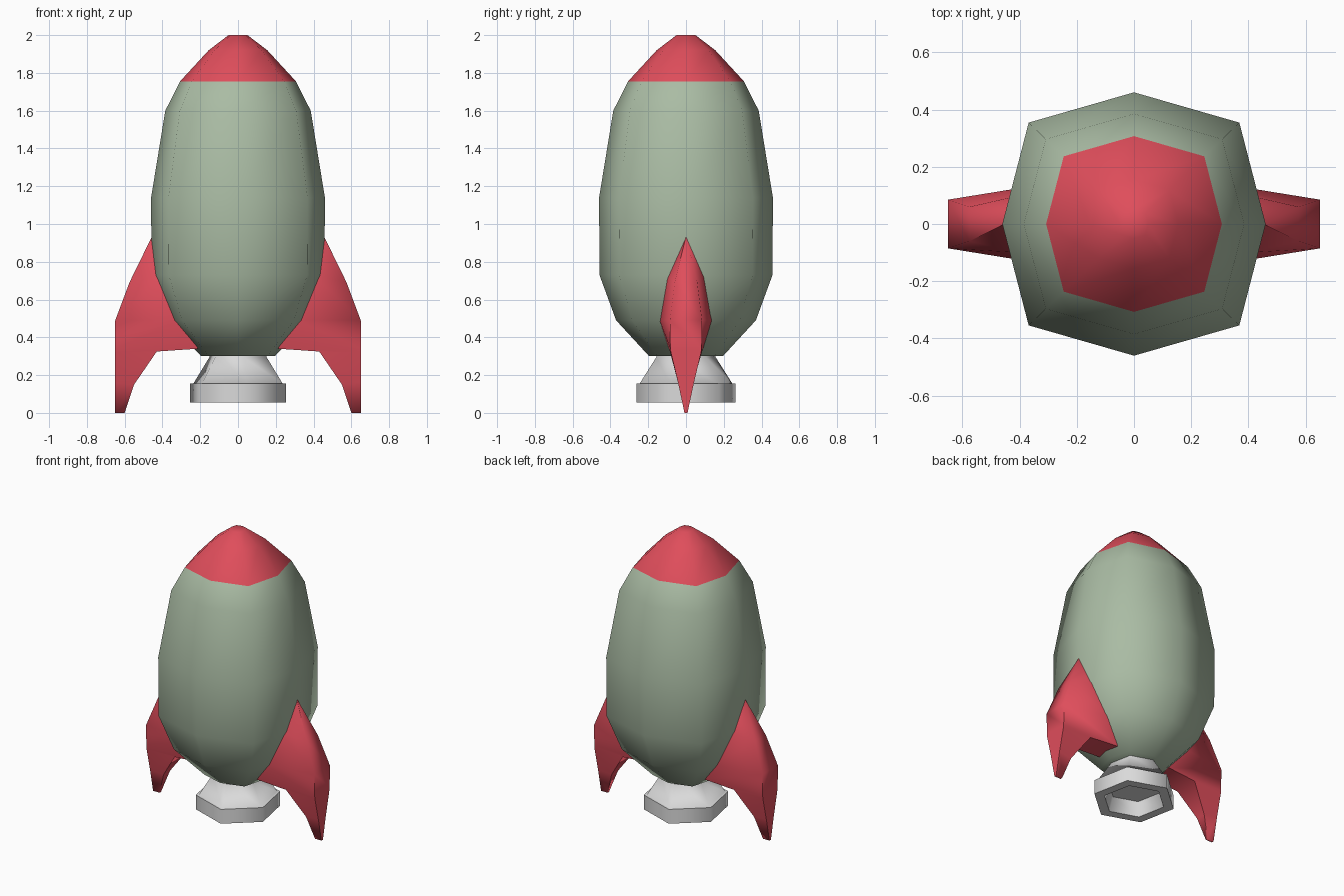
import bpy, bmesh, math
from mathutils import Vector

cube = bpy.data.objects.get("Cube")
if cube:
    bpy.data.objects.remove(cube, do_unlink=True)


def material(name, rgb):
    m = bpy.data.materials.new(name)
    m.use_nodes = True
    colour = (*rgb, 1)
    m.diffuse_color = colour
    m.node_tree.nodes["Principled BSDF"].inputs["Base Color"].default_value = colour
    return m


GREEN = material("sage green", (0.40, 0.50, 0.37))
RED = material("warm red", (0.74, 0.075, 0.105))
GREY = material("light grey", (0.70, 0.70, 0.70))


def loft(name, rings, materials, smooth_angle):
    """Skin a list of equal-sized rings and cap both ends."""
    bm = bmesh.new()
    loops = [[bm.verts.new(p) for p in ring] for ring in rings]
    for a, b in zip(loops, loops[1:]):
        for i in range(len(a)):
            j = (i + 1) % len(a)
            bm.faces.new((a[i], a[j], b[j], b[i]))
    bm.faces.new(loops[0])
    bm.faces.new(loops[-1])
    bmesh.ops.remove_doubles(bm, verts=bm.verts, dist=0.0005)
    bmesh.ops.recalc_face_normals(bm, faces=bm.faces)
    mesh = bpy.data.meshes.new(name)
    bm.to_mesh(mesh)
    bm.free()
    for m in materials:
        mesh.materials.append(m)
    obj = bpy.data.objects.new(name, mesh)
    bpy.context.collection.objects.link(obj)
    bpy.ops.object.select_all(action='DESELECT')
    obj.select_set(True)
    bpy.context.view_layer.objects.active = obj
    bpy.ops.object.shade_smooth_by_angle(angle=math.radians(smooth_angle))
    return obj


# Hull and nose: squarish eight-sided rings of (radius, height)
NOSE_START = 1.755
OCTAGON = [(1, 0), (0.8, 0.77), (0, 1), (-0.8, 0.77),
           (-1, 0), (-0.8, -0.77), (0, -1), (0.8, -0.77)]
hull_profile = [(0.195, 0.30), (0.37, 0.49), (0.458, 0.73), (0.46, 1.14),
                (0.385, 1.60), (0.307, NOSE_START), (0.155, 1.92), (0.05, 2.0)]
hull = loft("hull_and_nose",
            [[Vector((x * r, y * r, z)) for x, y in OCTAGON] for r, z in hull_profile],
            [GREEN, RED], 70)
for face in hull.data.polygons:
    face.material_index = int(face.center.z > NOSE_START)

# Engine nozzle: six-sided, with a thick rim and a hollow underside
nozzle_profile = [(0.155, 0.32), (0.16, 0.295), (0.25, 0.155), (0.268, 0.155),
                  (0.268, 0.055), (0.2, 0.055), (0.17, 0.15)]
hexagon = [math.radians(41 + 60 * i) for i in range(6)]
loft("engine_nozzle",
     [[Vector((r * math.cos(a), r * math.sin(a), z)) for a in hexagon]
      for r, z in nozzle_profile], [GREY], 65)

# Fins: sections of (x, z, half width) at the root edge and at the outer edge
fin_sections = [
    ((0.45, 0.935, 0.0), (0.455, 0.935, 0.0)),
    ((0.40, 0.73, 0.10), (0.575, 0.69, 0.06)),
    ((0.31, 0.49, 0.14), (0.65, 0.49, 0.085)),
    ((0.21, 0.34, 0.09), (0.65, 0.34, 0.083)),
    ((0.43, 0.325, 0.085), (0.65, 0.32, 0.08)),
    ((0.55, 0.15, 0.035), (0.65, 0.16, 0.042)),
    ((0.60, 0.0, 0.008), (0.65, 0.0, 0.008)),
]
for side, name in ((1, "left_fin"), (-1, "right_fin")):
    rings = []
    for (xi, zi, wi), (xo, zo, wo) in fin_sections:
        rings.append([Vector((side * xi, -wi, zi)), Vector((side * xo, -wo, zo)),
                      Vector((side * xo, wo, zo)), Vector((side * xi, wi, zi))])
    loft(name, rings, [RED], 80)
